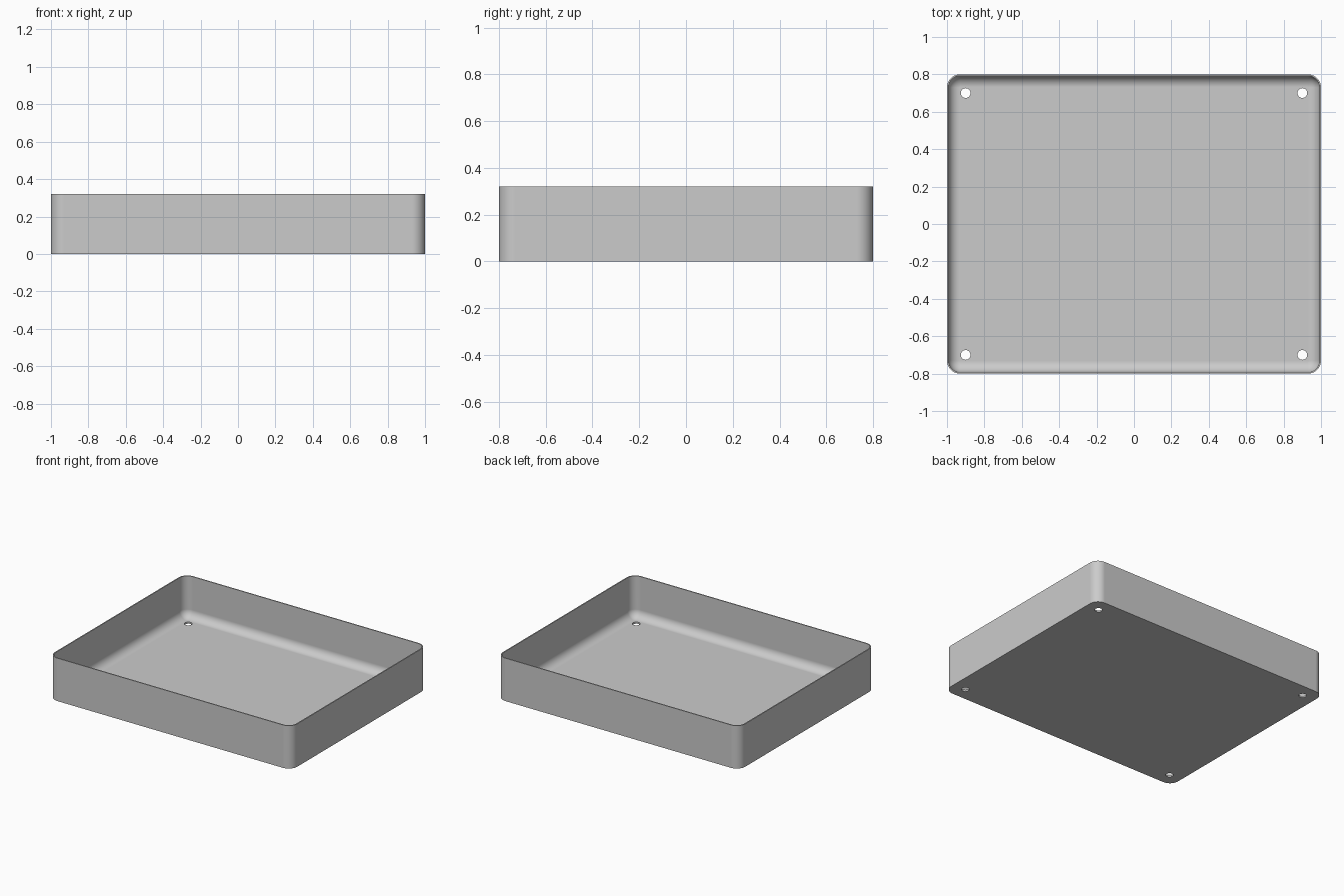
import bpy
import bmesh
from math import cos, sin, pi

if "Cube" in bpy.data.objects:
    bpy.data.objects.remove(bpy.data.objects["Cube"])

HALF_X, HALF_Y, HEIGHT = 1.0, 0.8, 0.32
CORNER, WALL, FLOOR = 0.07, 0.008, 0.012
FILLET = CORNER - WALL - 0.002
STEPS = 10

grey = bpy.data.materials.new("plain_grey")
grey.use_nodes = True
colour = (0.6, 0.6, 0.6, 1)
grey.diffuse_color = colour
grey.node_tree.nodes["Principled BSDF"].inputs["Base Color"].default_value = colour


def rounded_ring(bm, inset, z):
    """Rounded rectangle of vertices, pulled in from the outside by inset."""
    radius = CORNER - inset
    ring = []
    for quarter, (sx, sy) in enumerate([(1, 1), (-1, 1), (-1, -1), (1, -1)]):
        for i in range(STEPS + 1):
            a = (quarter + i / STEPS) * pi / 2
            x = sx * (HALF_X - CORNER) + radius * cos(a)
            y = sy * (HALF_Y - CORNER) + radius * sin(a)
            ring.append(bm.verts.new((x, y, z)))
    return ring


# Tray shell: up the outside, over the rim, down the inside and round the fillet
bm = bmesh.new()
profile = [(0, 0), (0, HEIGHT), (WALL, HEIGHT)]
for i in range(STEPS + 1):
    a = i / STEPS * pi / 2
    profile.append((WALL + FILLET * (1 - cos(a)), FLOOR + FILLET * (1 - sin(a))))
rings = [rounded_ring(bm, inset, z) for inset, z in profile]
for low, high in zip(rings, rings[1:]):
    for i in range(len(low)):
        j = (i + 1) % len(low)
        bm.faces.new((low[i], low[j], high[j], high[i]))
bm.faces.new(rings[0][::-1])
bm.faces.new(rings[-1])
bmesh.ops.recalc_face_normals(bm, faces=bm.faces)
mesh = bpy.data.meshes.new("tray")
bm.to_mesh(mesh)
bm.free()
mesh.materials.append(grey)
tray = bpy.data.objects.new("tray", mesh)
bpy.context.collection.objects.link(tray)

# Four screw holes through the floor
for sx in (-1, 1):
    for sy in (-1, 1):
        bpy.ops.mesh.primitive_cylinder_add(
            vertices=32, radius=0.026, depth=0.2, location=(sx * 0.9, sy * 0.7, 0))
        cutter = bpy.context.object
        cutter.name = "hole_cutter"
        cutter.hide_render = True
        cutter.data.materials.append(grey)
        hole = tray.modifiers.new("screw_hole", "BOOLEAN")
        hole.operation = "DIFFERENCE"
        hole.solver = "EXACT"
        hole.object = cutter
        bpy.context.view_layer.objects.active = tray
        bpy.ops.object.modifier_apply(modifier=hole.name)
        bpy.data.objects.remove(cutter)

# Smooth corners and fillet, crisp rim, flat floor
bpy.ops.object.select_all(action="DESELECT")
tray.select_set(True)
bpy.context.view_layer.objects.active = tray
bpy.ops.object.shade_smooth_by_angle(angle=pi / 6)
weighted = tray.modifiers.new("flat_floor_shading", "WEIGHTED_NORMAL")
weighted.keep_sharp = True
